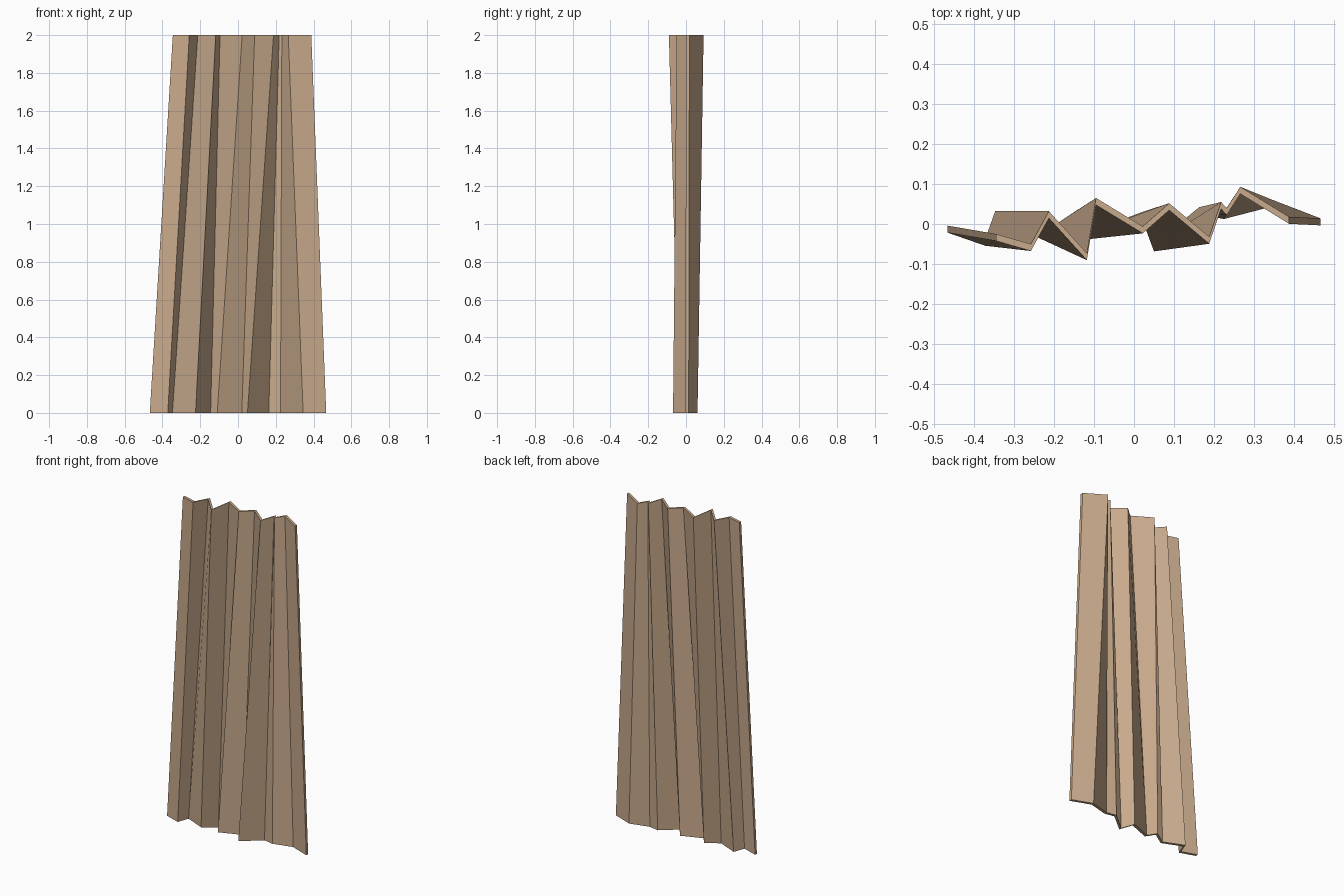
import bpy, bmesh

if "Cube" in bpy.data.objects:
    bpy.data.objects.remove(bpy.data.objects["Cube"])

HEIGHT = 2.0
THICK = 0.0175

# Back-side fold lines (x, y): gathered at the top, spread at the hem
TOP = [(-.345, -.025), (-.258, -.050), (-.213, .032), (-.118, -.073),
       (-.095, .065), (.022, -.006), (.088, .052), (.188, -.032),
       (.218, .055), (.232, .040), (.266, .093), (.388, .018)]
HEM = [(-.467, -.004), (-.372, -.037), (-.347, .033), (-.225, -.020),
       (-.145, .033), (-.110, -.020), (.020, .030), (.050, -.051),
       (.163, .042), (.225, .030), (.345, .061), (.467, .014)]

fabric = bpy.data.materials.new("tan fabric")
fabric.diffuse_color = (.578, .402, .263, 1)
fabric.use_nodes = True
fabric.node_tree.nodes["Principled BSDF"].inputs["Base Color"].default_value = fabric.diffuse_color

# Pleated cloth sheet between hem and top
bm = bmesh.new()
hem = [bm.verts.new((x, y, 0)) for x, y in HEM]
top = [bm.verts.new((x, y, HEIGHT)) for x, y in TOP]
for i in range(len(TOP) - 1):
    bm.faces.new((hem[i], hem[i + 1], top[i + 1], top[i]))

# Give the cloth its thickness toward the front
ext = bmesh.ops.extrude_face_region(bm, geom=bm.faces[:], use_keep_orig=True)
moved = [g for g in ext["geom"] if isinstance(g, bmesh.types.BMVert)]
bmesh.ops.translate(bm, verts=moved, vec=(0, -THICK, 0))
bmesh.ops.recalc_face_normals(bm, faces=bm.faces[:])

mesh = bpy.data.meshes.new("curtain")
bm.to_mesh(mesh)
bm.free()
mesh.materials.append(fabric)
bpy.context.collection.objects.link(bpy.data.objects.new("curtain", mesh))
